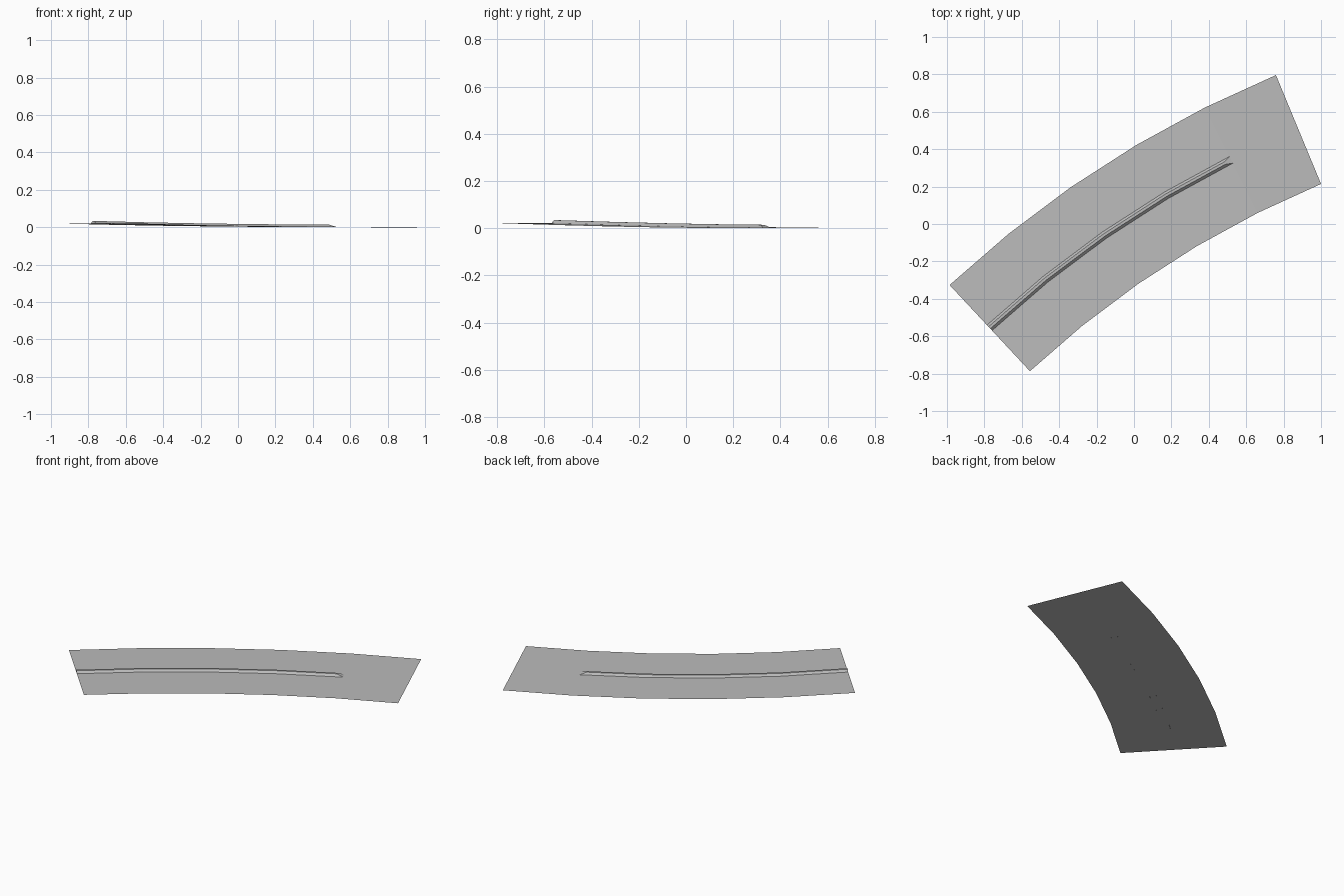
import bpy
from math import radians, cos, sin

cube = bpy.data.objects.get("Cube")
if cube:
    bpy.data.objects.remove(cube, do_unlink=True)

CENTRE = (2.99, -4.59)          # centre of the bend
INNER, OUTER, MIDDLE = 5.2, 5.83, 5.517
START, END, STEPS = 133.0, 112.5, 5
HEIGHTS = [0.021, 0.013, 0.007, 0.003, 0.001, 0.0]


def material(name, value):
    mat = bpy.data.materials.new(name)
    mat.use_nodes = True
    colour = (value, value, value, 1)
    mat.diffuse_color = colour
    bsdf = mat.node_tree.nodes["Principled BSDF"]
    bsdf.inputs["Base Color"].default_value = colour
    bsdf.inputs["Roughness"].default_value = 0.9
    return mat


def place(radius, station, lift=0.0):
    """Point on the bend at a (fractional) station, lifted off the road."""
    i = min(int(station), STEPS - 1)
    f = station - i

    def corner(k):
        a = radians(START + (END - START) * k / STEPS)
        return (CENTRE[0] + radius * cos(a), CENTRE[1] + radius * sin(a), HEIGHTS[k])

    p, q = corner(i), corner(i + 1)
    x, y, z = (u + (v - u) * f for u, v in zip(p, q))
    return (x, y, z + lift)


def loft(name, rows, mat, caps=False):
    """Skin neighbouring rows of points; rows run from the inside outwards."""
    n = len(rows[0])
    verts = [p for row in rows for p in row]
    faces = [(r * n + c, (r + 1) * n + c, (r + 1) * n + c + 1, r * n + c + 1)
             for r in range(len(rows) - 1) for c in range(n - 1)]
    if caps:
        last = (len(rows) - 1) * n
        faces += [tuple(range(n)), tuple(last + c for c in reversed(range(n)))]
    mesh = bpy.data.meshes.new(name)
    mesh.from_pydata(verts, [], faces)
    mesh.materials.append(mat)
    mesh.update()
    obj = bpy.data.objects.new(name, mesh)
    bpy.context.collection.objects.link(obj)
    return obj


grey = material("concrete grey", 0.5)

# Road surface
loft("road_surface",
     [[place(r, k) for r in (INNER, OUTER)] for k in range(STEPS + 1)], grey)

# Raised median with sloping sides and a sloping nose
SECTION = [(-0.02, 0.0), (-0.006, 0.013), (0.008, 0.013), (0.02, 0.0)]
rows = []
for k in range(5):
    rows.append([place(MIDDLE + o, k - (0.1 if k == 4 and h else 0), h)
                 for o, h in SECTION])
loft("median_kerb", rows, grey, caps=True)
